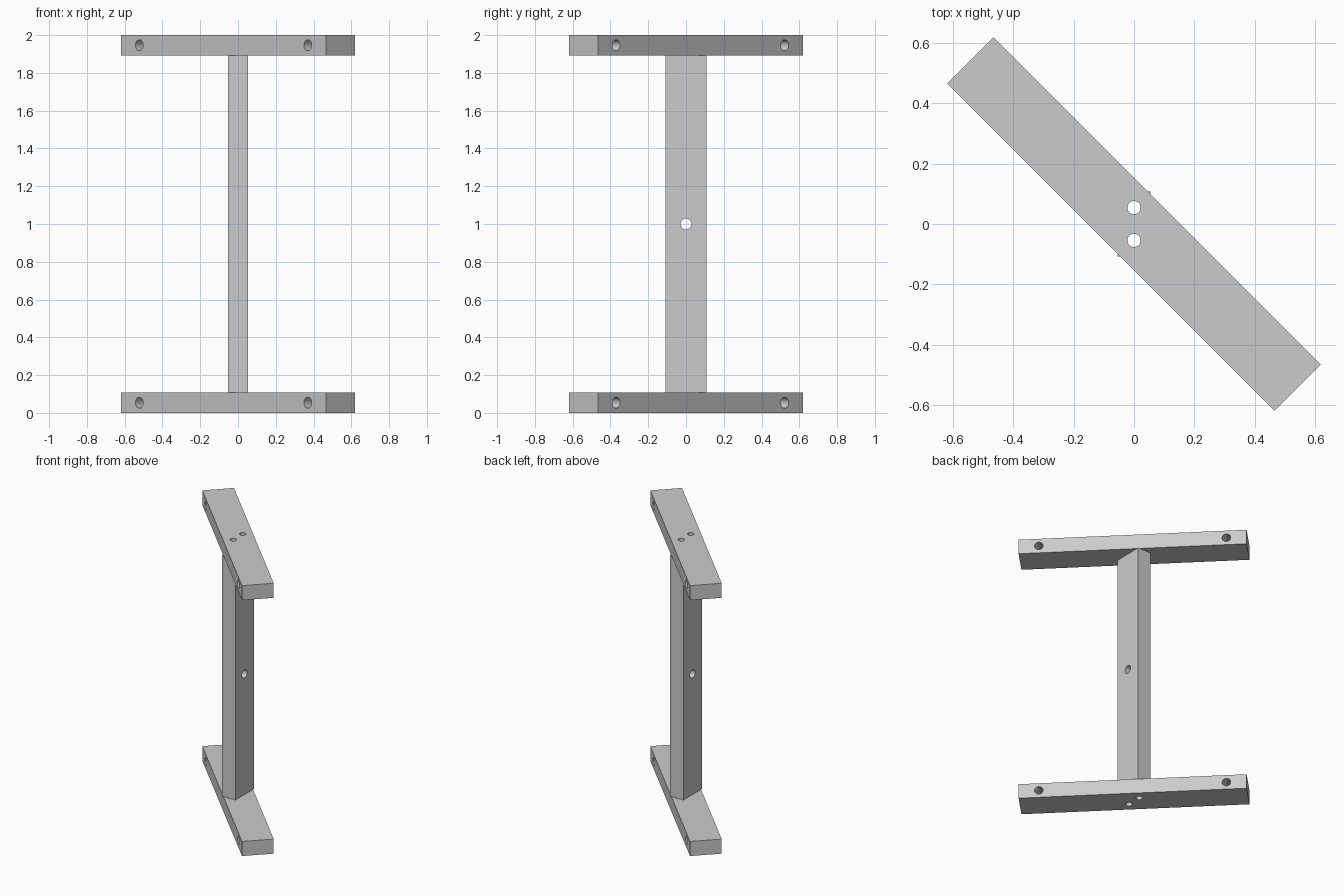
import bpy
import math

cube = bpy.data.objects.get("Cube")
if cube:
    bpy.data.objects.remove(cube, do_unlink=True)

HEIGHT = 2.0
THICK = 0.108                # board thickness
WIDE = 2 * THICK             # board width
BAR_LENGTH = 1.534
TURN = -math.pi / 4          # bars run diagonally to the post
BOLT_R, DOWEL_R = 0.029, 0.022

grey = bpy.data.materials.new("light grey")
grey.use_nodes = True
colour = (0.6, 0.6, 0.6, 1)
grey.diffuse_color = colour
grey.node_tree.nodes["Principled BSDF"].inputs["Base Color"].default_value = colour


def board(name, size, z, turn=0):
    bpy.ops.mesh.primitive_cube_add(size=1, location=(0, 0, z), rotation=(0, 0, turn))
    ob = bpy.context.object
    ob.name = name
    ob.scale = size
    bpy.ops.object.transform_apply(location=False, rotation=True, scale=True)
    ob.data.materials.append(grey)
    return ob


def drill(ob, radius, location, rotation=(0, 0, 0)):
    """Cut a round through hole along the cutter's local z axis."""
    bpy.ops.mesh.primitive_cylinder_add(vertices=32, radius=radius, depth=3 if not any(rotation) else 0.6,
                                        location=location, rotation=rotation)
    cutter = bpy.context.object
    cutter.name = "hole_cutter"
    cutter.hide_render = True
    cutter.data.materials.append(grey)
    mod = ob.modifiers.new("hole", "BOOLEAN")
    mod.operation = "DIFFERENCE"
    mod.solver = "EXACT"
    mod.object = cutter
    bpy.ops.object.select_all(action="DESELECT")
    ob.select_set(True)
    bpy.context.view_layer.objects.active = ob
    bpy.ops.object.modifier_apply(modifier=mod.name)
    bpy.data.objects.remove(cutter, do_unlink=True)


# Upright post and the two diagonal bars
post = board("upright_post", (THICK, WIDE, HEIGHT - 2 * THICK), HEIGHT / 2)
bottom = board("bottom_bar", (BAR_LENGTH, WIDE, THICK), THICK / 2, TURN)
top = board("top_bar", (BAR_LENGTH, WIDE, THICK), HEIGHT - THICK / 2, TURN)

# Cross hole in the middle of the post
drill(post, BOLT_R, (0, 0, HEIGHT / 2), (0, math.pi / 2, 0))

for side in (-1, 1):
    # Long dowel holes running through all three boards
    for ob in (post, bottom, top):
        drill(ob, DOWEL_R, (0, side * THICK / 2, HEIGHT / 2))
    # Bolt holes near the bar ends
    for ob in (bottom, top):
        along = side * 0.631
        drill(ob, BOLT_R, (along * math.cos(TURN), along * math.sin(TURN), ob.location.z),
              (math.pi / 2, 0, TURN))

# Smooth hole walls, crisp board edges
for ob in (post, bottom, top):
    bpy.ops.object.select_all(action="DESELECT")
    ob.select_set(True)
    bpy.context.view_layer.objects.active = ob
    bpy.ops.object.shade_smooth_by_angle(angle=math.radians(30))
